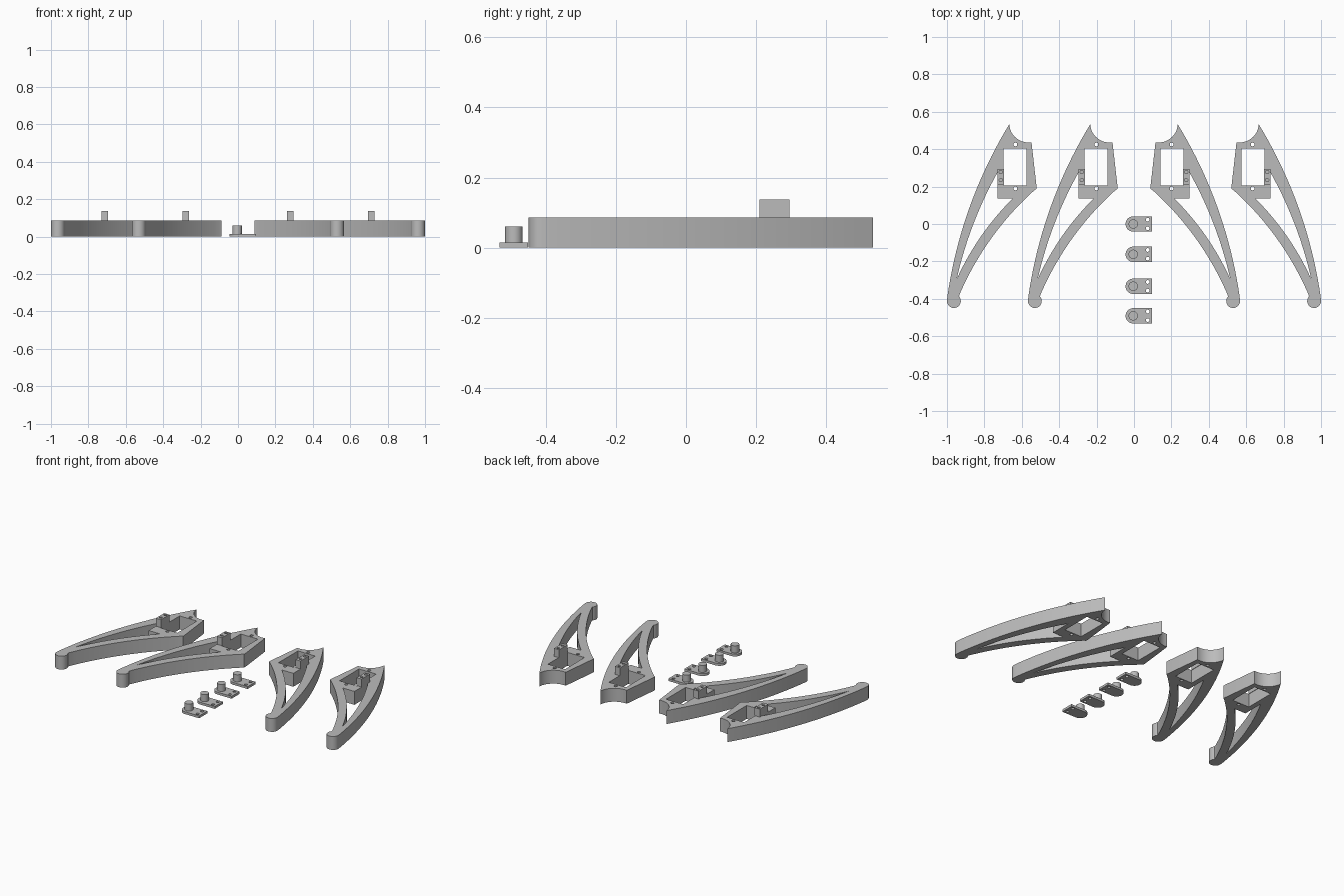
import bpy, bmesh
from math import sin, cos, pi, asin, radians
from mathutils import Vector

old = bpy.data.objects.get("Cube")
if old:
    bpy.data.objects.remove(old, do_unlink=True)

grey = bpy.data.materials.new("plain grey")
grey.use_nodes = True
grey.diffuse_color = (0.5, 0.5, 0.5, 1)
grey.node_tree.nodes["Principled BSDF"].inputs["Base Color"].default_value = (0.5, 0.5, 0.5, 1)


def bow(a, b, sag, n=14):
    """Circular arc from a to b, bulging left of the direction by sag."""
    a, b = Vector(a), Vector(b)
    d = b - a
    c = d.length
    left = Vector((-d.y, d.x)) / c
    r = (c * c / 4 + sag * sag) / (2 * abs(sag))
    half = asin(min(1, c / (2 * r)))
    side = 1 if sag > 0 else -1
    pts = []
    for i in range(n + 1):
        t = -half + 2 * half * i / n
        pts.append((a + b) / 2 + d / c * r * sin(t) + left * side * (r * cos(t) - r + abs(sag)))
    return [tuple(p) for p in pts]


def circle(x, y, r, start=0, end=360, n=24):
    """Points on a circle; a full turn leaves out the repeated end."""
    count = n if abs(end - start) == 360 else n + 1
    angles = [radians(start + (end - start) * i / n) for i in range(count)]
    return [(x + r * cos(t), y + r * sin(t)) for t in angles]


def rect(x0, x1, y0, y1):
    return [(x0, y0), (x1, y0), (x1, y1), (x0, y1)]


def slab(name, loops, z0, z1, side=1, offset=(0, 0)):
    """Extrude an outline (first loop) with holes (other loops)."""
    curve = bpy.data.curves.new(name, "CURVE")
    curve.dimensions = "2D"
    curve.fill_mode = "BOTH"
    curve.extrude = (z1 - z0) / 2
    for loop in loops:
        spline = curve.splines.new("POLY")
        spline.points.add(len(loop) - 1)
        for p, (x, y) in zip(spline.points, loop):
            p.co = (side * (x + offset[0]), y + offset[1], (z0 + z1) / 2 * 0, 1)
        spline.use_cyclic_u = True
    temp = bpy.data.objects.new(name + "_outline", curve)
    bpy.context.collection.objects.link(temp)
    bpy.context.view_layer.update()
    graph = bpy.context.evaluated_depsgraph_get()
    mesh = bpy.data.meshes.new_from_object(temp.evaluated_get(graph))
    bpy.data.objects.remove(temp, do_unlink=True)
    bm = bmesh.new()
    bm.from_mesh(mesh)
    bmesh.ops.translate(bm, verts=bm.verts, vec=(0, 0, (z0 + z1) / 2))
    bmesh.ops.remove_doubles(bm, verts=bm.verts, dist=0.0002)
    bmesh.ops.recalc_face_normals(bm, faces=bm.faces)
    bm.to_mesh(mesh)
    bm.free()
    mesh.materials.clear()
    mesh.materials.append(grey)
    obj = bpy.data.objects.new(name, mesh)
    bpy.context.collection.objects.link(obj)
    bpy.ops.object.select_all(action="DESELECT")
    obj.select_set(True)
    bpy.context.view_layer.objects.active = obj
    bpy.ops.object.shade_smooth_by_angle(angle=radians(30))
    return obj


# Leg outline: outer sweep, round foot, inner sweep, shoulder, scooped top
tip, foot_x, foot_y, foot_r = (0.667, 0.533), 0.963, -0.412, 0.037
outline = (bow(tip, (0.998, -0.39), 0.05, 20)
           + circle(foot_x, foot_y, foot_r, 0, -222, 18)
           + bow((0.932, -0.375), (0.532, 0.181), -0.037, 18)
           + [(0.522, 0.188), (0.521, 0.2), (0.548, 0.437)]
           + bow((0.548, 0.437), tip, -0.034)[1:-1])

# Curved opening between the two struts, behind the motor window
opening = ([(0.73, 0.137), (0.648, 0.137)]
           + bow((0.648, 0.137), (0.948, -0.295), 0.024)[1:]
           + bow((0.948, -0.295), (0.73, 0.275), -0.022)[1:])
window = rect(0.575, 0.697, 0.207, 0.405)
screw_holes = [circle(0.634, y, 0.01, n=16) for y in (0.425, 0.19)]

# Mounting lug with two blind holes beside the window
lug = [rect(0.694, 0.73, 0.21, 0.295)] + [circle(0.712, y, 0.009, n=16) for y in (0.235, 0.278)]

for side, label in ((1, "left"), (-1, "right")):
    for shift, place in ((0, "outer"), (-0.433, "inner")):
        slab(f"{label}_{place}_leg", [outline, opening, window] + screw_holes,
             0, 0.086, side, (shift, 0))
        slab(f"{label}_{place}_lug", lug, 0.086, 0.137, side, (shift, 0))

# Four small pivot plates with pins
plate = [circle(-0.004, 0, 0.041, 90, 270) + [(0.097, -0.041), (0.097, 0.041)]]
plate += [circle(0.073, y, 0.01, n=16) for y in (-0.023, 0.023)]
for i, y in enumerate((0, -0.162, -0.333, -0.491)):
    slab(f"pivot_plate_{i + 1}", plate, 0, 0.015, 1, (0, y))
    slab(f"pivot_pin_{i + 1}", [circle(-0.004, 0, 0.025)], 0.015, 0.06, 1, (0, y))
